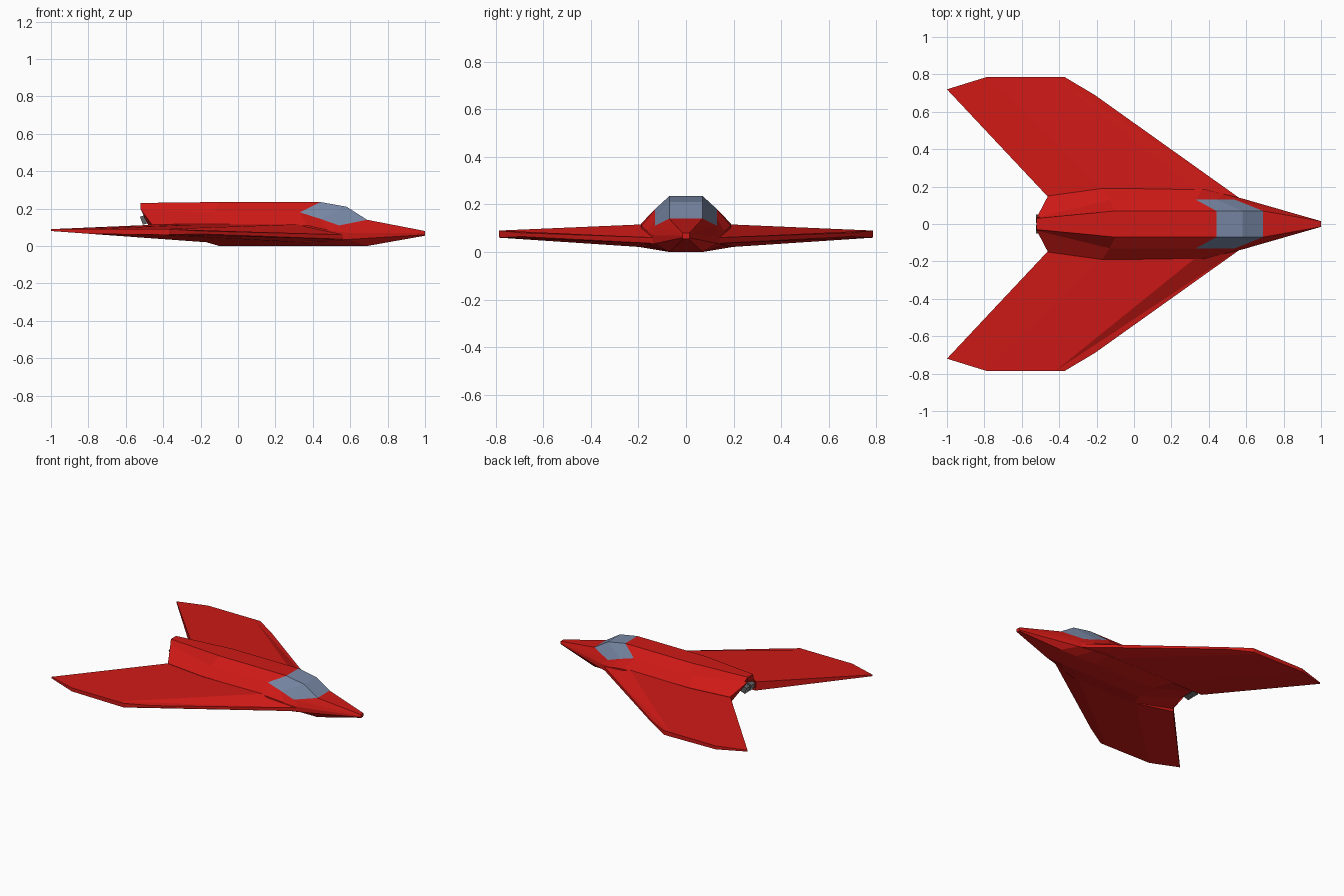
import bpy, bmesh, math
from mathutils import Matrix

if "Cube" in bpy.data.objects:
    bpy.data.objects.remove(bpy.data.objects["Cube"])


def material(name, color):
    m = bpy.data.materials.new(name)
    m.diffuse_color = color
    m.use_nodes = True
    m.node_tree.nodes["Principled BSDF"].inputs["Base Color"].default_value = m.diffuse_color
    return m


red = material("red_paint", (0.62, 0.01, 0.008, 1))
glass = material("canopy_glass", (0.19, 0.25, 0.38, 1))
grey = material("engine_grey", (0.12, 0.12, 0.12, 1))


def half_mesh(name, verts, faces, mat):
    """Make one half of a part and mirror it over the centre plane."""
    bm = bmesh.new()
    vs = [bm.verts.new(v) for v in verts]
    for f in faces:
        bm.faces.new([vs[i] for i in f])
    bmesh.ops.delete(bm, geom=[v for v in bm.verts if not v.link_faces], context='VERTS')
    bmesh.ops.recalc_face_normals(bm, faces=bm.faces[:])
    mesh = bpy.data.meshes.new(name)
    bm.to_mesh(mesh)
    bm.free()
    mesh.materials.append(mat)
    ob = bpy.data.objects.new(name, mesh)
    bpy.context.collection.objects.link(ob)
    mod = ob.modifiers.new("mirror", 'MIRROR')
    mod.use_axis = (False, True, False)
    return ob


# Fuselage half sections: top edge, shoulder, upper chine, lower chine, keel edge
sections = [
    [(1, .015, .08), (1, .015, .075), (1, .015, .068), (1, .015, .06), (1, .01, .055)],
    [(.69, .07, .14), (.54, .13, .11), (.59, .133, .07), (.59, .133, .035), (.69, .07, 0)],
    [(.58, .07, .21), (.44, .13, .145), (.48, .16, .085), (.48, .16, .028), (.56, .07, 0)],
    [(.44, .07, .235), (.33, .13, .18), (.37, .188, .11), (.37, .188, .02), (.4, .07, 0)],
    [(-.1, .07, .235), (-.13, .13, .178), (-.17, .19, .118), (-.17, .19, .02), (-.1, .07, 0)],
    [(-.52, .03, .23), (-.52, .035, .195), (-.46, .15, .115), (-.46, .15, .07), (-.45, .06, .11)],
]
verts, n = [], 7
for s in sections:
    verts += [(s[0][0], 0, s[0][2])] + s + [(s[-1][0], 0, s[-1][2])]
skin, panes = [], []
for r in range(len(sections) - 1):
    for c in range(n - 1):
        quad = (r * n + c, r * n + c + 1, (r + 1) * n + c + 1, (r + 1) * n + c)
        (panes if r in (1, 2) and c < 2 else skin).append(quad)
last = (len(sections) - 1) * n
skin += [tuple(range(n)),
         (last, last + 1, last + 2, last + 2),
         (last + 2, last + 3, last + 4, last + 5)]
skin[-2] = (last, last + 1, last + 2, last + 5, last + 6)
half_mesh("fuselage", verts, skin, red)
half_mesh("canopy", verts, panes, glass)

# Swept wing: x, y, top z, bottom z
outline = [
    (.59, .12, .06, .035), (-.21, .69, .08, .065), (-.37, .785, .09, .06),
    (-.42, .785, .09, .06), (-.79, .785, .09, .065), (-1, .72, .09, .08),
    (-.46, .145, .113, .05), (-.17, .18, .116, .02), (.33, .18, .116, .02),
]
wing_verts = [(x, y, t) for x, y, t, b in outline] + [(x, y, b) for x, y, t, b in outline]
k = len(outline)
wing_faces = []
for o in (0, k):
    wing_faces += [tuple(i + o for i in f) for f in
                   [(0, 1, 2, 3), (0, 3, 8), (8, 3, 4, 7), (7, 4, 5, 6)]]
wing_faces += [(i, (i + 1) % k, (i + 1) % k + k, i + k) for i in range(k)]
half_mesh("wings", wing_verts, wing_faces, red)

# Paired exhaust blocks, tilted down at the back, with recessed nozzles
bm = bmesh.new()
bmesh.ops.create_cube(bm, size=1, matrix=Matrix.Diagonal((.12, .044, .046, 1)))
back = min(bm.faces, key=lambda f: f.calc_center_median().x)
bmesh.ops.inset_region(bm, faces=[back], thickness=.007)
bmesh.ops.translate(bm, vec=(.02, 0, 0), verts=back.verts[:])
bmesh.ops.transform(bm, verts=bm.verts[:],
                    matrix=Matrix.Translation((-.46, .028, .155)) @ Matrix.Rotation(math.radians(-20), 4, 'Y'))
mesh = bpy.data.meshes.new("exhausts")
bm.to_mesh(mesh)
bm.free()
mesh.materials.append(grey)
exhausts = bpy.data.objects.new("exhausts", mesh)
bpy.context.collection.objects.link(exhausts)
exhausts.modifiers.new("mirror", 'MIRROR').use_axis = (False, True, False)
